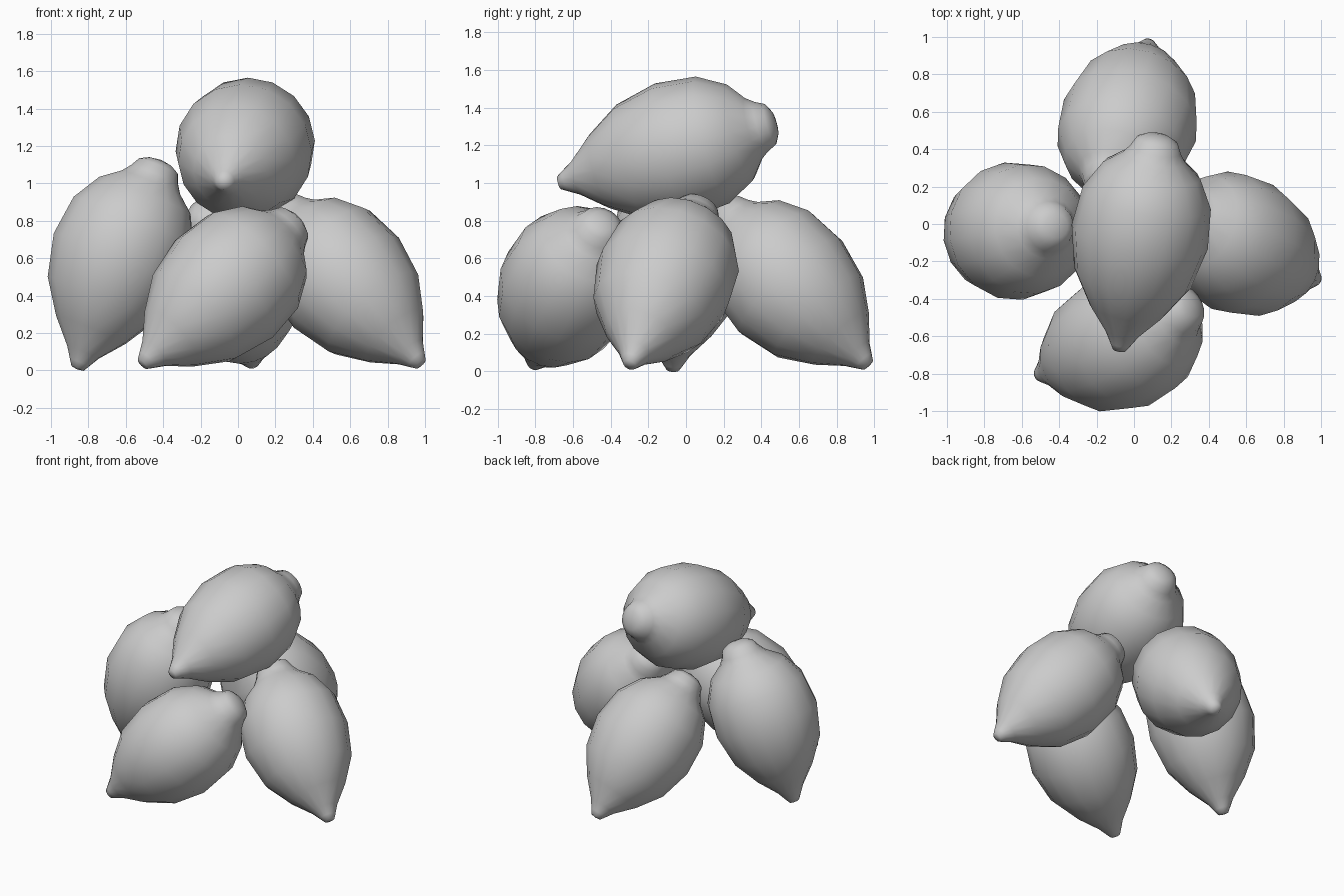
import bpy, bmesh, math
from mathutils import Vector

if "Cube" in bpy.data.objects:
    bpy.data.objects.remove(bpy.data.objects["Cube"])

# Half profile of one fruit: (distance from pointed tip, radius)
LENGTH = 1.215
PROFILE = [(0.006, 0.035), (0.04, 0.056), (0.10, 0.092), (0.23, 0.202),
           (0.41, 0.316), (0.64, 0.37), (0.86, 0.348), (1.01, 0.265),
           (1.085, 0.17), (1.13, 0.137), (1.18, 0.112), (1.205, 0.065)]
SIDES = 16


def fruit(name, tip, stem, bend):
    """Revolved lemon from pointed tip to stem nub, belly pushed by bend."""
    tip, stem, bend = Vector(tip), Vector(stem), Vector(bend)
    axis = stem - tip
    turn = axis.to_track_quat('Z', 'Y')
    bm = bmesh.new()
    rings = []
    for t, r in PROFILE:
        f = t / LENGTH
        centre = tip + axis * f + bend * math.sin(math.pi * f)
        rings.append([bm.verts.new(centre + turn @ Vector(
            (r * math.cos(2 * math.pi * i / SIDES),
             r * math.sin(2 * math.pi * i / SIDES), 0))) for i in range(SIDES)])
    bottom, top = bm.verts.new(tip), bm.verts.new(stem)
    for i in range(SIDES):
        j = (i + 1) % SIDES
        for a, b in zip(rings, rings[1:]):
            bm.faces.new((a[i], a[j], b[j], b[i]))
        bm.faces.new((bottom, rings[0][j], rings[0][i]))
        bm.faces.new((top, rings[-1][i], rings[-1][j]))
    for f in bm.faces:
        f.smooth = True
    mesh = bpy.data.meshes.new(name)
    bm.to_mesh(mesh)
    bm.free()
    obj = bpy.data.objects.new(name, mesh)
    bpy.context.collection.objects.link(obj)


# Four fruits leaning inwards, one resting on top
fruit("front_lemon", (-0.515, -0.81, 0.03), (0.32, -0.43, 0.81), (0, -0.025, -0.005))
fruit("left_lemon", (-0.86, -0.07, 0.005), (-0.41, -0.01, 1.125), (-0.022, 0, 0))
fruit("right_lemon", (0.98, -0.30, 0.03), (0.22, 0.08, 0.89), (0, -0.023, -0.015))
fruit("back_lemon", (0.08, 0.97, 0.03), (-0.17, 0.18, 0.88), (0.03, 0, -0.025))
fruit("top_lemon", (-0.08, -0.68, 1.00), (0.13, 0.48, 1.32), (0, 0, 0.003))
